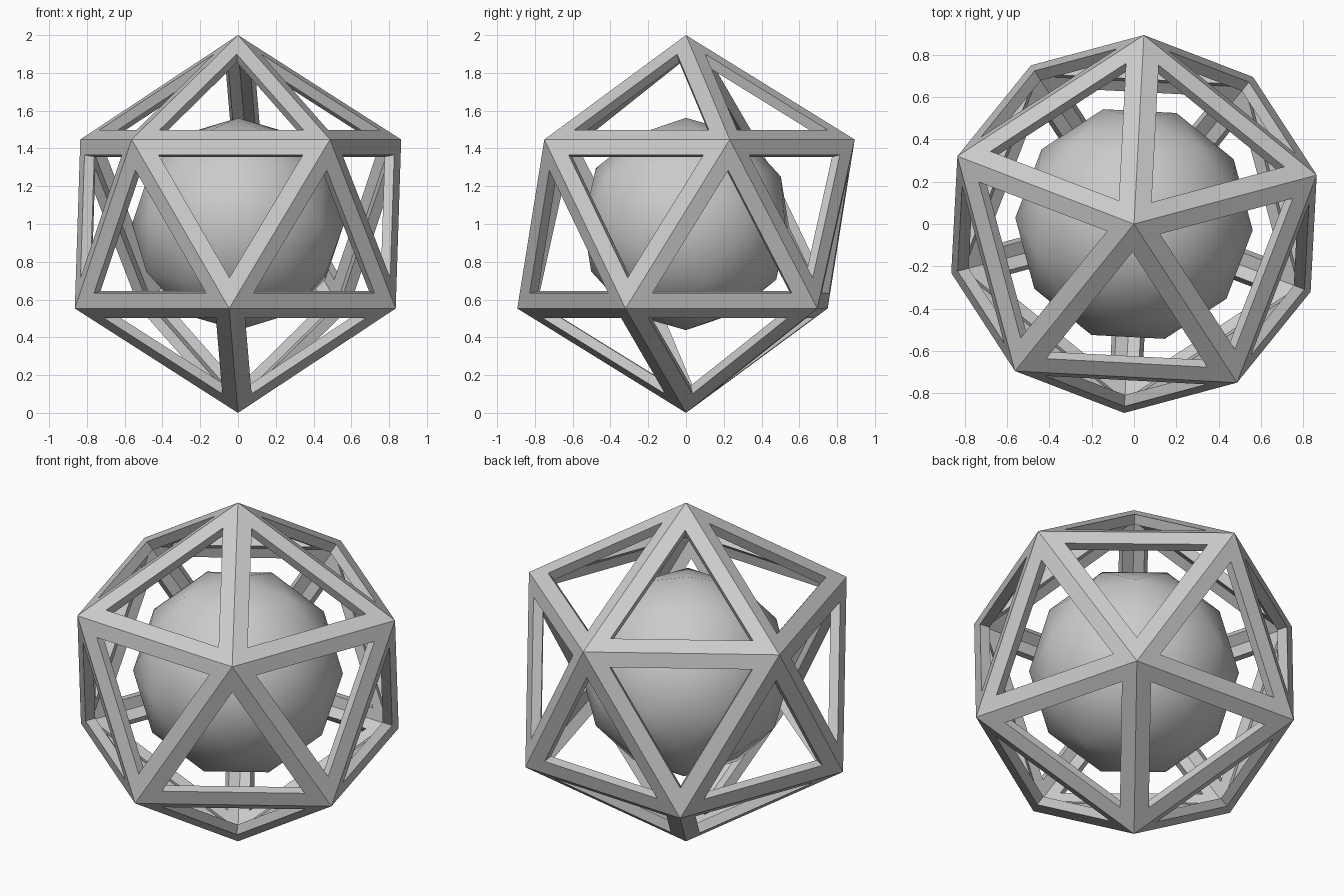
import bpy, bmesh, math

if "Cube" in bpy.data.objects:
    bpy.data.objects.remove(bpy.data.objects["Cube"])

TURN = math.radians(15)
CENTRE = (0, 0, 1)

# Open cage: icosahedron with every face cut out to leave a border
bpy.ops.mesh.primitive_ico_sphere_add(subdivisions=1, radius=1.0, location=CENTRE, rotation=(0, 0, TURN))
cage = bpy.context.object
cage.name = "outer_cage"
bm = bmesh.new()
bm.from_mesh(cage.data)
holes = bm.faces[:]
bmesh.ops.inset_individual(bm, faces=holes, thickness=0.083, use_even_offset=True)
bmesh.ops.delete(bm, geom=holes, context='FACES')
bm.to_mesh(cage.data)
bm.free()

# Give the border struts depth towards the inside
solid = cage.modifiers.new("strut_depth", 'SOLIDIFY')
solid.thickness = 0.055
solid.offset = -1
solid.use_even_offset = True

# Smooth-shaded low-poly ball floating in the middle
bpy.ops.mesh.primitive_ico_sphere_add(subdivisions=2, radius=0.562, location=CENTRE, rotation=(0, 0, TURN))
ball = bpy.context.object
ball.name = "inner_ball"
bpy.ops.object.shade_smooth()
